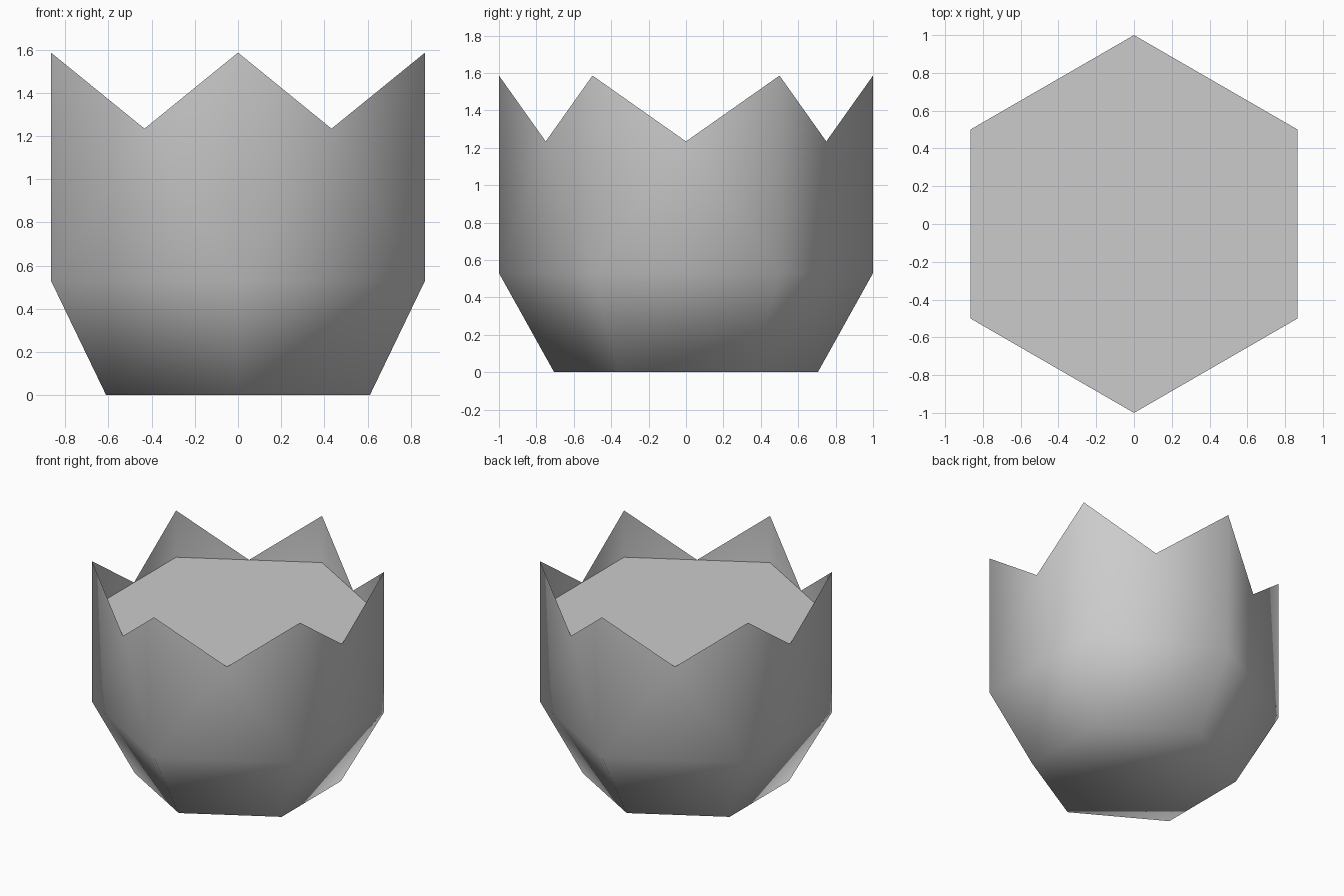
import bpy
import bmesh
from math import sin, cos, pi, radians

if "Cube" in bpy.data.objects:
    bpy.data.objects.remove(bpy.data.objects["Cube"])

SIDES = 6
BASE_R, RIM_R = 0.705, 1.0
SHOULDER_Z, VALLEY_Z, PEAK_Z = 0.53, 1.234, 1.586


def ring(bm, radius, z, offset=0.0):
    """One loop of vertices; corners point along +y and -y."""
    angles = [pi / 2 + 2 * pi * (i + offset) / SIDES for i in range(SIDES)]
    return [bm.verts.new((radius * cos(a), radius * sin(a), z)) for a in angles]


def finish(bm, name):
    mesh = bpy.data.meshes.new(name)
    bm.to_mesh(mesh)
    bm.free()
    obj = bpy.data.objects.new(name, mesh)
    bpy.context.collection.objects.link(obj)
    return obj


# Cup: closed bottom, flared lower band, upright walls with a zigzag rim
bm = bmesh.new()
base = ring(bm, BASE_R, 0)
shoulder = ring(bm, RIM_R, SHOULDER_Z)
peaks = ring(bm, RIM_R, PEAK_Z)
valleys = ring(bm, RIM_R * cos(pi / SIDES), VALLEY_Z, 0.5)
bm.faces.new(base[::-1])
for i in range(SIDES):
    j = (i + 1) % SIDES
    bm.faces.new((base[i], base[j], shoulder[j], shoulder[i]))
    bm.faces.new((shoulder[i], shoulder[j], valleys[i]))
    bm.faces.new((shoulder[j], peaks[j], valleys[i]))
    bm.faces.new((shoulder[i], valleys[i], peaks[i]))
cup = finish(bm, "cup")
bpy.context.view_layer.objects.active = cup
cup.select_set(True)
bpy.ops.object.shade_smooth_by_angle(angle=radians(75))

# Flat fill level with the bottoms of the notches
bm = bmesh.new()
bm.faces.new(ring(bm, RIM_R, VALLEY_Z))
finish(bm, "flat_fill")
